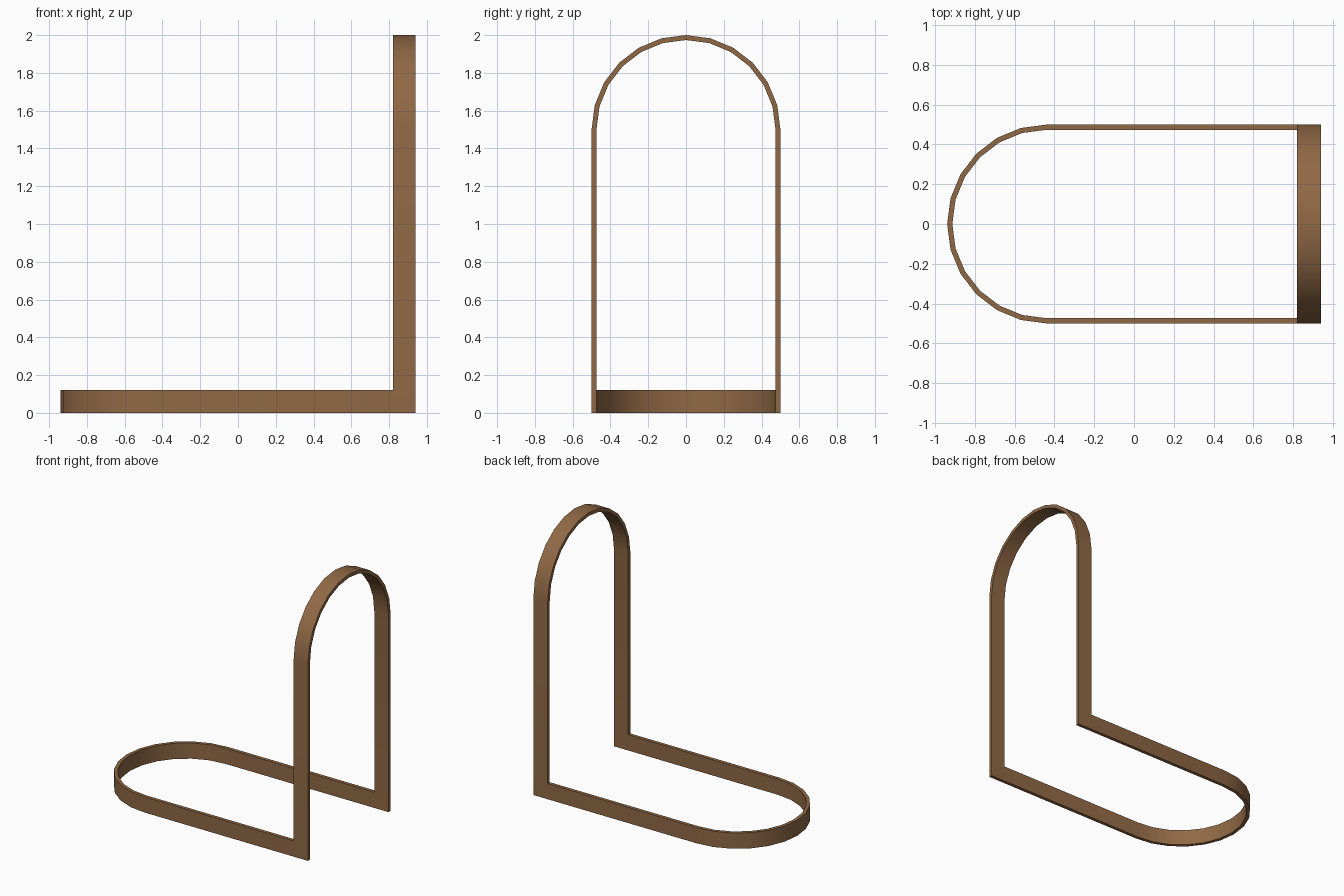
import bpy, bmesh, math

if "Cube" in bpy.data.objects:
    bpy.data.objects.remove(bpy.data.objects["Cube"])

R, T, W, SEG = 0.5, 0.026, 0.12, 12   # arc radius, band thickness, band width, arc sides

wood = bpy.data.materials.new("brown_wood")
wood.diffuse_color = (0.28, 0.14, 0.06, 1)
wood.use_nodes = True
wood.node_tree.nodes["Principled BSDF"].inputs["Base Color"].default_value = wood.diffuse_color


def u_path(r, centre, end_neg, end_pos):
    """U outline as (across, along): straight leg, half circle, straight leg."""
    arc = [(-r * math.cos(math.pi * i / SEG), centre + r * math.sin(math.pi * i / SEG))
           for i in range(SEG + 1)]
    return [(-r, end_neg)] + arc + [(r, end_pos)]


def u_band(name, centre, end_neg, end_pos, place):
    """Flat strip bent along the U; place(across, along, width) gives xyz."""
    outer = u_path(R, centre, end_neg, end_pos)
    inner = u_path(R - T, centre, end_neg, end_pos)
    bm = bmesh.new()
    rings = [[bm.verts.new(place(*p, w)) for p, w in ((o, 0), (o, W), (i, W), (i, 0))]
             for o, i in zip(outer, inner)]
    for a, b in zip(rings, rings[1:]):
        for k in range(4):
            n = (k + 1) % 4
            bm.faces.new((a[k], a[n], b[n], b[k]))
    bm.faces.new(rings[0])
    bm.faces.new(rings[-1])
    bmesh.ops.recalc_face_normals(bm, faces=bm.faces)
    mesh = bpy.data.meshes.new(name)
    bm.to_mesh(mesh)
    bm.free()
    mesh.materials.append(wood)
    obj = bpy.data.objects.new(name, mesh)
    bpy.context.collection.objects.link(obj)
    bpy.ops.object.select_all(action='DESELECT')
    obj.select_set(True)
    bpy.context.view_layer.objects.active = obj
    bpy.ops.object.shade_smooth_by_angle(angle=math.radians(30))


# Upright arch: one leg reaches the ground, the other stands on the base band
u_band("upright_arch", 1.5, 0.0, W, lambda y, z, w: (0.94 - W + w, y, z))

# Base loop lying on the ground, rounded towards -x
u_band("base_loop", 0.44, W - 0.94, -0.94, lambda y, d, w: (-d, y, w))
